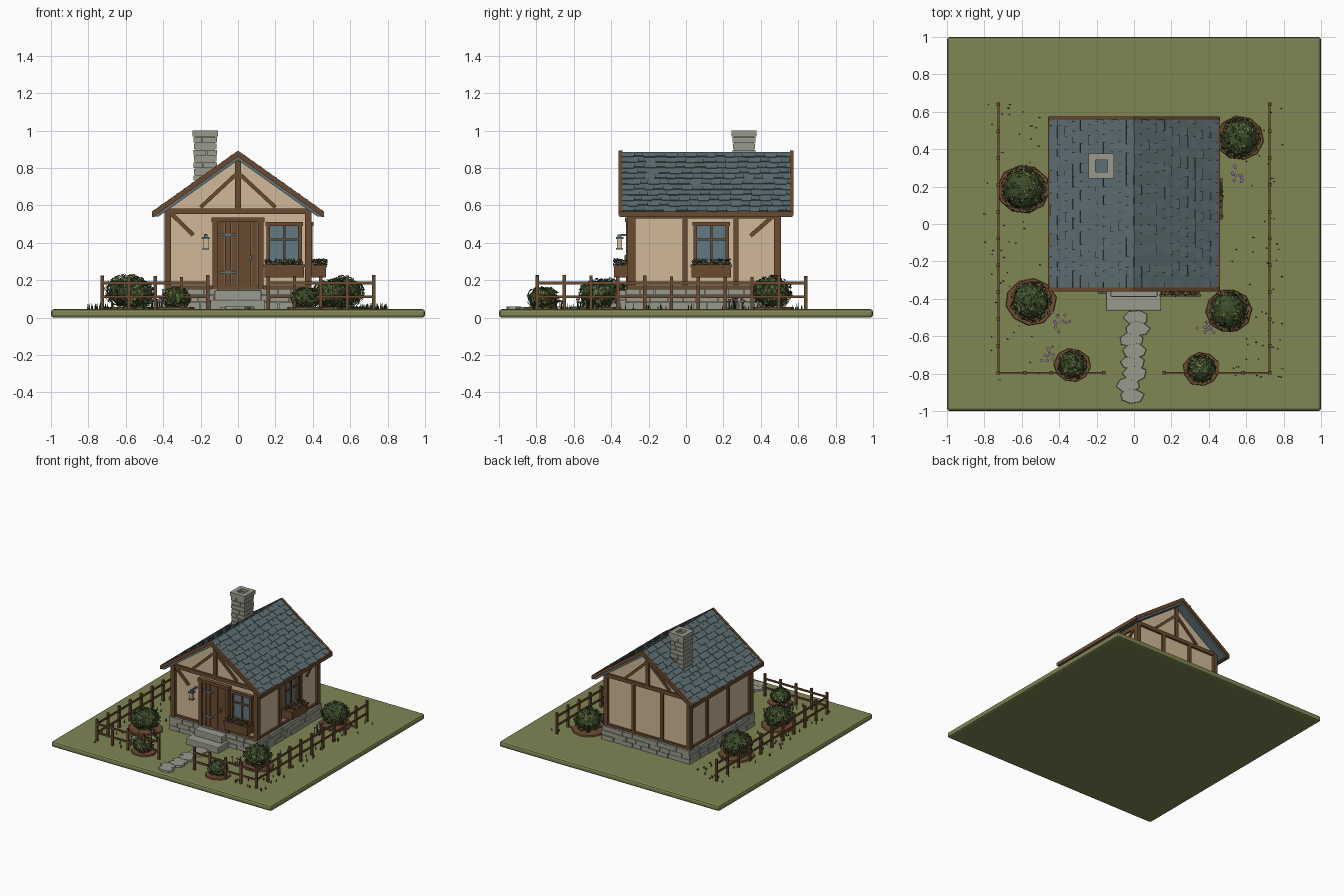
import bpy, bmesh, math, random
from mathutils import Vector, Matrix

if "Cube" in bpy.data.objects:
    bpy.data.objects.remove(bpy.data.objects["Cube"])

random.seed(7)
G = 0.045                      # lawn height
Y0, Y1, XW = -0.29, 0.49, 0.375  # wall faces
RIDGE, SLOPE = 0.89, 0.71


def material(name, *rgb):
    m = bpy.data.materials.new(name)
    m.diffuse_color = [((c / 255 + 0.055) / 1.055) ** 2.4 for c in rgb] + [1]
    m.use_nodes = True
    m.node_tree.nodes["Principled BSDF"].inputs["Base Color"].default_value = m.diffuse_color
    return m


GRASS = material("grass", 128, 134, 84)
TIMBER = material("timber", 106, 75, 48)
PLASTER = material("plaster", 208, 185, 152)
SLATE = material("slate", 94, 111, 115)
STONE = material("stone", 155, 154, 141)
SOIL = material("soil", 113, 77, 51)
LEAF_D = material("dark leaf", 60, 76, 42)
LEAF_L = material("light leaf", 106, 120, 70)
GLASS = material("window glass", 98, 121, 130)
LILAC = material("lilac petal", 146, 120, 158)


class Part:
    """Collects simple solids into one named object."""

    def __init__(self, name, *mats):
        self.name, self.mats, self.bm = name, mats, bmesh.new()

    def box(self, x0, x1, y0, y1, z0, z1):
        c = Vector((x0 + x1, y0 + y1, z0 + z1)) / 2
        bmesh.ops.create_cube(self.bm, size=1, matrix=Matrix.Translation(c)
                              @ Matrix.Diagonal((x1 - x0, y1 - y0, z1 - z0, 1)))

    def beam(self, p, q, width, depth, normal):
        p, q, n = Vector(p), Vector(q), Vector(normal)
        z = (q - p).normalized()
        x = n.cross(z).normalized()
        y = z.cross(x)
        m = Matrix((x * width, y * depth, q - p)).transposed().to_4x4()
        bmesh.ops.create_cube(self.bm, size=1, matrix=Matrix.Translation((p + q) / 2) @ m)

    def prism(self, pts, y0, y1):
        f = self.bm.faces.new([self.bm.verts.new((x, y0, z)) for x, z in pts])
        r = bmesh.ops.extrude_face_region(self.bm, geom=[f])
        vs = [v for v in r["geom"] if isinstance(v, bmesh.types.BMVert)]
        bmesh.ops.translate(self.bm, verts=vs, vec=(0, y1 - y0, 0))

    def cone(self, x, y, z0, z1, r0, r1, n, sx=1, sy=1, jitter=0.0):
        m = Matrix.Translation((x, y, (z0 + z1) / 2)) @ Matrix.Diagonal((sx, sy, 1, 1))
        m = m @ Matrix.Rotation(random.uniform(0, 6), 4, "Z")
        vs = bmesh.ops.create_cone(self.bm, cap_ends=True, segments=n, radius1=r0, radius2=r1,
                                   depth=z1 - z0, matrix=m)["verts"]
        for k in range(n if jitter else 0):
            d = Vector((random.uniform(-jitter, jitter), random.uniform(-jitter, jitter), 0))
            for v in vs[2 * k:2 * k + 2]:
                v.co += d

    def leaf(self, p, normal, size, mat=0):
        q = Vector(normal).to_track_quat("Z", "Y").to_matrix() @ Matrix.Rotation(random.uniform(0, 6), 3, "Z")
        pts = ((-0.5, 0, 0), (0, -0.3, 0.1), (0.5, 0, 0), (0, 0.3, 0.1))
        f = self.bm.faces.new([self.bm.verts.new(Vector(p) + q @ Vector(c) * size) for c in pts])
        f.material_index = mat

    def done(self, bevel=0, normals=True):
        if normals:
            bmesh.ops.recalc_face_normals(self.bm, faces=self.bm.faces)
        me = bpy.data.meshes.new(self.name)
        self.bm.to_mesh(me)
        self.bm.free()
        for m in self.mats:
            me.materials.append(m)
        ob = bpy.data.objects.new(self.name, me)
        bpy.context.collection.objects.link(ob)
        if bevel:
            b = ob.modifiers.new("bevel", "BEVEL")
            b.width, b.segments = bevel, 2


def part(name, mat, boxes, bevel=0):
    p = Part(name, mat)
    for b in boxes:
        p.box(*b)
    p.done(bevel)


def chevron(half, ridge, drop, cut):
    e = ridge - SLOPE * half
    xi = (ridge - drop - cut) / SLOPE
    return [(0, ridge), (half, e), (half, cut), (xi, cut), (0, ridge - drop),
            (-xi, cut), (-half, cut), (-half, e)]


part("lawn", GRASS, [(-1, 1, -1, 1, 0, G)], 0.015)

# Walls with gables
p = Part("walls", PLASTER)
p.prism([(-XW, 0.14), (XW, 0.14), (XW, 0.575), (0, 0.848), (-XW, 0.575)], Y0, Y1)
p.done()

# Coursed stone foundation
p = Part("foundation", STONE)
p.box(-0.39, 0.39, -0.31, 0.51, G - 0.01, 0.15)
for row in range(3):
    z = G + row * 0.037
    for a, b, axis in ((-0.40, 0.40, 0), (-0.32, 0.52, 1)):
        t = a
        while t < b - 0.01:
            e = min(b, t + random.uniform(0.07, 0.13))
            e = b if b - e < 0.04 else e
            o = random.uniform(0.01, 0.017)
            s, f, z0, z1 = t + 0.002, e - 0.002, z + 0.001, z + 0.035
            if axis == 0:
                p.box(s, f, -0.31 - o, -0.28, z0, z1)
                p.box(s, f, 0.48, 0.51 + o, z0, z1)
            else:
                p.box(-0.39 - o, -0.36, s, f, z0, z1)
                p.box(0.36, 0.39 + o, s, f, z0, z1)
            t = e
p.done()

# Timber frame
p = Part("timber_frame", TIMBER)
for s in (-1, 1):
    x0, x1 = sorted((s * 0.358, s * 0.394))
    p.box(x0, x1, -0.312, -0.27, 0.15, 0.575)
    p.box(x0, x1, 0.47, 0.508, 0.15, 0.575)
    xa, xb = sorted((s * 0.36, s * 0.388))
    for y in (-0.005, 0.268):
        p.box(xa, xb, y - 0.013, y + 0.013, 0.15, 0.56)
    p.box(xa, xb, Y0, Y1, 0.15, 0.172)
    p.box(xa, xb, Y0, Y1, 0.53, 0.56)
for y, n in ((Y0, -1), (Y1, 1)):
    a, b = sorted((y - n * 0.01, y + n * 0.016))
    p.box(-0.39, 0.39, a, b, 0.553, 0.583)
    p.box(-0.38, 0.38, a, b, 0.15, 0.172)
    p.box(-0.015, 0.015, a, b, 0.58, 0.845)
    for s in (-1, 1):
        p.beam((s * 0.2, y, 0.59), (s * 0.012, y, 0.765), 0.02, 0.026, (0, 1, 0))
for x in (-0.13, 0.13):
    p.box(x - 0.013, x + 0.013, 0.48, 0.506, 0.15, 0.56)
p.beam((-0.36, Y0, 0.56), (-0.24, Y0, 0.442), 0.022, 0.026, (0, 1, 0))
p.beam((XW, 0.48, 0.555), (XW, 0.345, 0.437), 0.022, 0.026, (1, 0, 0))
p.done()

# Roof slab, shingles and edge boards
p = Part("roof_slab", SLATE)
p.prism(chevron(0.45, 0.884, 0.042, 0.54), -0.35, 0.565)
p.done()
p = Part("roof_shingles", SLATE)
N = 11
for s in (-1, 1):
    up = Vector((s * SLOPE, 0, 1)).normalized()
    at = lambda t: Vector((s * t * 0.45, 0, 0.884 - SLOPE * t * 0.45))
    for i in range(N):
        y = -0.34
        w = 0.03 if i % 2 else 0.06
        k = 0
        while y < 0.55:
            e = min(0.556, y + w)
            lift = 0.0065 if (k + i) % 2 else 0.0025
            c = Vector((0, (y + e) / 2, 0))
            end = min(1, (i + 1.0) / N + random.uniform(-0.012, 0.004))
            p.beam(c + at(i / N), c + at(end) + up * lift, e - y - 0.002, 0.005, up)
            y, w, k = e, random.uniform(0.045, 0.065), k + 1
p.done()
p = Part("roof_edge_boards", TIMBER)
for y in (-0.36, 0.555):
    p.prism(chevron(0.458, 0.893, 0.032, 0.545), y, y + 0.02)
for s in (-1, 1):
    a, b = sorted((s * 0.447, s * 0.46))
    p.box(a, b, -0.355, 0.57, 0.538, 0.567)
p.done()

# Chimney
CX, CY = -0.175, 0.31
p = Part("chimney", STONE)
p.box(CX - 0.053, CX + 0.053, CY - 0.053, CY + 0.053, 0.6, 0.97)
for i in range(10):
    z, r, h = 0.63 + i * 0.034, 0.062 if i % 2 else 0.059, random.uniform(-0.02, 0.02)
    for a, b in ((-r, h - 0.002), (h + 0.002, r)):
        p.box(CX + a, CX + b, CY - r, CY + r, z, z + 0.029)
for s in (-1, 1):
    a, b = sorted((s * 0.032, s * 0.068))
    p.box(CX + a, CX + b, CY - 0.068, CY + 0.068, 0.968, 1.0)
    p.box(CX - 0.032, CX + 0.032, CY + a, CY + b, 0.968, 1.0)
p.done()
part("chimney_flue", SLATE, [(CX - 0.033, CX + 0.033, CY - 0.033, CY + 0.033, 0.96, 0.98)])

# Door
part("door_frame", TIMBER, [(-0.135, -0.108, -0.322, Y0, 0.15, 0.515), (0.108, 0.135, -0.322, Y0, 0.15, 0.515),
                            (-0.142, 0.142, -0.326, Y0, 0.51, 0.535)])
part("door_planks", TIMBER, [(-0.106 + i * 0.0355, -0.073 + i * 0.0355, -0.308 - 0.003 * (i % 2), Y0, 0.152, 0.51)
                             for i in range(6)])
part("door_hinges", SLATE, [(-0.1, -0.01, -0.318, -0.305, z, z + 0.014) for z in (0.235, 0.437)])
part("door_handle", SLATE, [(0.058, 0.072, -0.328, -0.305, 0.305, 0.335)], 0.003)


# Windows with flower boxes, on the front and the right wall
def window(label, place):
    def add(name, mat, boxes):
        p = Part(label + name, mat)
        for b in boxes:
            p.box(*b)
        p.bm.transform(place)
        p.done()
    add("_glass", GLASS, [(-0.08, 0.08, -0.006, 0.01, 0.29, 0.495)])
    add("_frame", TIMBER, [(-0.094, -0.075, -0.024, 0, 0.28, 0.5), (0.075, 0.094, -0.024, 0, 0.28, 0.5),
                           (-0.1, 0.1, -0.028, 0, 0.49, 0.51), (-0.1, 0.1, -0.03, 0, 0.275, 0.295),
                           (-0.006, 0.006, -0.016, 0, 0.29, 0.5), (-0.08, 0.08, -0.016, 0, 0.412, 0.424)])
    add("_flower_box", TIMBER, [(-0.105, 0.105, -0.095, -0.085, 0.215, 0.28), (-0.105, 0.105, -0.02, 0, 0.215, 0.28),
                                (-0.105, -0.095, -0.09, 0, 0.215, 0.28), (0.095, 0.105, -0.09, 0, 0.215, 0.28),
                                (-0.105, 0.105, -0.09, 0, 0.215, 0.23), (-0.11, 0.11, -0.098, -0.083, 0.27, 0.285)])
    add("_box_soil", SOIL, [(-0.096, 0.096, -0.086, -0.019, 0.23, 0.272)])
    p = Part(label + "_flowers", LEAF_D, LEAF_L, LILAC)
    for i in range(130):
        n = Vector((random.uniform(-1, 1), random.uniform(-1, 1), random.uniform(0.1, 1)))
        p.leaf((random.uniform(-0.1, 0.1), random.uniform(-0.098, -0.02), random.uniform(0.27, 0.312)),
               n, 0.022, (0, 1, 0, 1, 2)[i % 5])
    p.bm.transform(place)
    p.done(normals=False)


window("front_window", Matrix.Translation((0.247, Y0, 0)))
window("side_window", Matrix.Translation((XW, 0.135, 0)) @ Matrix.Rotation(math.pi / 2, 4, "Z"))

# Wall lantern
part("lantern_metal", SLATE, [(-0.178, -0.166, -0.35, Y0, 0.437, 0.447), (-0.192, -0.152, -0.375, -0.335, 0.42, 0.432),
                              (-0.182, -0.162, -0.365, -0.345, 0.43, 0.444), (-0.19, -0.154, -0.373, -0.337, 0.365, 0.373)])
part("lantern_light", PLASTER, [(-0.185, -0.159, -0.368, -0.342, 0.372, 0.422)])

# Doorstep and stepping stones
part("doorsteps", STONE, [(-0.15, 0.145, -0.463, -0.31, G - 0.01, 0.095),
                          (-0.125, 0.125, -0.39, -0.3, 0.09, 0.148)], 0.006)
p = Part("path_stones", STONE)
for i in range(8):
    p.cone((0.01, 0.025, -0.005, 0.015)[i % 4] - 0.004 * i, -0.5 - i * 0.06, G - 0.01, G + 0.012 + 0.002 * (i % 2),
           0.062, 0.058, 7, 1.1, 0.68, 0.005)
p.done()

# Fence
p = Part("fence", TIMBER)
F, FY0, FY1 = 0.725, -0.795, 0.64
for s in (-1, 1):
    for i in range(11):
        y = FY0 + (FY1 - FY0) * i / 10
        p.box(s * F - 0.009, s * F + 0.009, y - 0.009, y + 0.009, G - 0.01, 0.222 + random.uniform(-0.006, 0.006))
    for i in range(1, 5):
        x = s * (F - i * 0.141)
        p.box(x - 0.009, x + 0.009, FY0 - 0.009, FY0 + 0.009, G - 0.01, 0.222 + random.uniform(-0.006, 0.006))
    for z in (0.105, 0.178):
        p.box(s * F - 0.005, s * F + 0.005, FY0, FY1, z, z + 0.014)
        a, b = sorted((s * 0.16, s * F))
        p.box(a, b, FY0 - 0.005, FY0 + 0.005, z, z + 0.014)
p.done()

# Planting beds and bushes: x, y, bed radius, bush radius, top height
beds, core, leaves = Part("flower_beds", SOIL), Part("bush_cores", LEAF_D), Part("bush_leaves", LEAF_D, LEAF_L)
for x, y, rb, r, top in ((-0.59, 0.185, 0.145, 0.125, 0.235), (0.565, 0.46, 0.13, 0.112, 0.225),
                         (-0.55, -0.415, 0.14, 0.112, 0.21), (0.505, -0.465, 0.13, 0.11, 0.21),
                         (-0.33, -0.755, 0.1, 0.078, 0.165), (0.36, -0.775, 0.1, 0.078, 0.165)):
    beds.cone(x, y, G - 0.01, G + 0.012, rb, rb * 0.96, 10, 1, 0.92, 0.004)
    h = (top - G) / 2
    c = Vector((x, y, G + h))
    bmesh.ops.create_icosphere(core.bm, subdivisions=2, radius=1,
                               matrix=Matrix.Translation(c) @ Matrix.Diagonal((r * 0.85, r * 0.85, h * 0.86, 1)))
    for i in range(int(r * 3800)):
        d = Vector([random.gauss(0, 1) for _ in range(3)]).normalized()
        k = random.uniform(0.84, 1.0)
        tilt = d + Vector([random.uniform(-0.6, 0.6) for _ in range(3)])
        leaves.leaf(c + Vector((d.x * r, d.y * r, d.z * h)) * k, tilt, 0.026, int(i % 5 > 1))
beds.done()
core.done()
leaves.done(normals=False)

# Lilac flower clumps and grass tufts
stems, petals, tufts = Part("flower_stems", LEAF_D), Part("flower_petals", LILAC), Part("grass_tufts", LEAF_D)
for cx, cy in ((-0.4, -0.51), (-0.44, -0.695), (0.39, -0.55), (0.55, 0.25)):
    for i in range(11):
        x, y, z = cx + random.gauss(0, 0.028), cy + random.gauss(0, 0.028), random.uniform(0.075, 0.1)
        stems.cone(x, y, G, z, 0.003, 0.002, 3)
        petals.cone(x, y, z - 0.002, z + 0.008, 0.004, 0.009, 5)
for i in range(110):
    s = random.choice((-1, 1))
    x, y = s * random.uniform(0.5, 0.8), random.uniform(-0.85, 0.65)
    for k in range(2):
        tufts.cone(x + random.uniform(-0.005, 0.005), y, G - 0.002, random.uniform(0.058, 0.08), 0.004, 0.0005, 3)
for p in (stems, petals, tufts):
    p.done()
